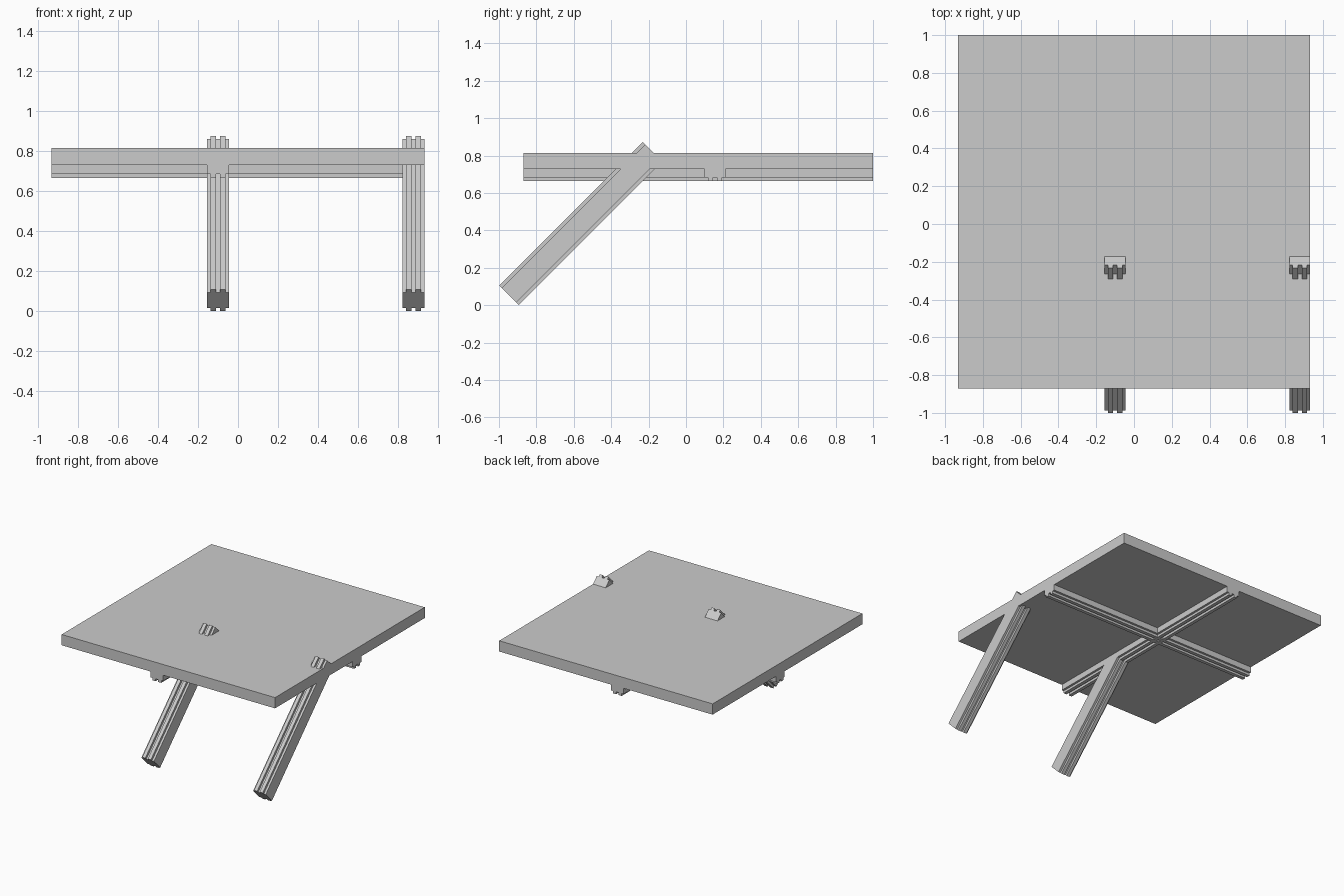
import bpy, bmesh
from mathutils import Matrix, Vector

if "Cube" in bpy.data.objects:
    bpy.data.objects.remove(bpy.data.objects["Cube"])

HALF_W, BODY, RIDGE = 0.055, 0.0555, 0.0745   # beam half width, body and ridge half depth
R_IN, R_OUT = 0.011, 0.038                    # ridge edges from the centre line


def finish(name, bm):
    bmesh.ops.recalc_face_normals(bm, faces=bm.faces)
    mesh = bpy.data.meshes.new(name)
    bm.to_mesh(mesh)
    bm.free()
    obj = bpy.data.objects.new(name, mesh)
    bpy.context.collection.objects.link(obj)
    return obj


def beam(name, start, end, side):
    """Extrude the double-ridged cross-section from start to end."""
    start, end, side = Vector(start), Vector(end), Vector(side)
    up = side.cross(end - start).normalized()
    top = [(HALF_W, BODY), (R_OUT, BODY), (R_OUT, RIDGE), (R_IN, RIDGE), (R_IN, BODY)]
    top += [(-a, b) for a, b in reversed(top)]
    profile = top + [(-a, -b) for a, b in top]
    bm = bmesh.new()
    face = bm.faces.new([bm.verts.new(start + side * a + up * b) for a, b in profile])
    ext = bmesh.ops.extrude_face_region(bm, geom=[face], use_keep_orig=True)
    verts = [g for g in ext["geom"] if isinstance(g, bmesh.types.BMVert)]
    bmesh.ops.translate(bm, verts=verts, vec=end - start)
    return finish(name, bm)


# Flat top slab
bm = bmesh.new()
bmesh.ops.create_cube(bm, size=1, matrix=Matrix.Translation((0, 0.065, 0.7715))
                      @ Matrix.Diagonal((1.866, 1.87, 0.085, 1)))
finish("top_slab", bm)

# Crossed support beams, half sunk into the slab
beam("cross_beam", (-0.933, 0.155, 0.739), (0.933, 0.155, 0.739), (0, 1, 0))
beam("long_beam", (-0.1, -0.87, 0.739), (-0.1, 1.0, 0.739), (1, 0, 0))

# Slanted legs that poke through the slab
for name, x in (("middle_leg", -0.1), ("right_leg", 0.878)):
    beam(name, (x, -0.947, 0.053), (x, -0.179, 0.821), (1, 0, 0))
